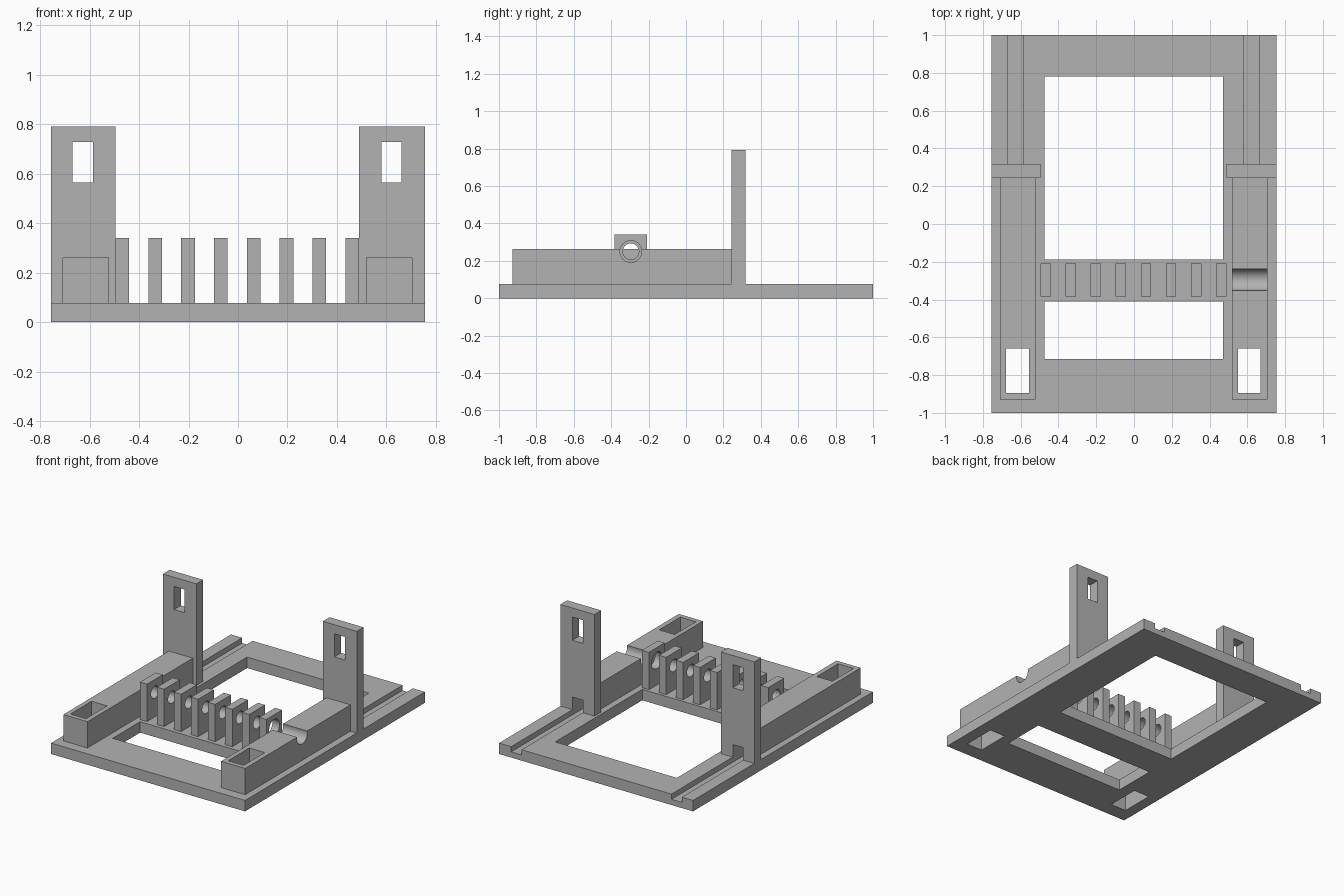
import bpy
import math

old = bpy.data.objects.get("Cube")
if old:
    bpy.data.objects.remove(old, do_unlink=True)

grey = bpy.data.materials.new("plain grey")
grey.use_nodes = True
grey.diffuse_color = (0.45, 0.45, 0.45, 1)
grey.node_tree.nodes["Principled BSDF"].inputs["Base Color"].default_value = (0.45, 0.45, 0.45, 1)


def box(name, x, y, z):
    """Box from (low, high) ranges on each axis."""
    bpy.ops.mesh.primitive_cube_add(size=1)
    ob = bpy.context.object
    ob.name = name
    for v in ob.data.vertices:
        v.co = [r[0] if c < 0 else r[1] for c, r in zip(v.co, (x, y, z))]
    ob.data.materials.append(grey)
    return ob


def rod(radius, x):
    """Cylinder along x on the axle line."""
    bpy.ops.mesh.primitive_cylinder_add(
        vertices=48, radius=radius, depth=x[1] - x[0],
        location=((x[0] + x[1]) / 2, AXLE_Y, AXLE_Z), rotation=(0, math.pi / 2, 0))
    ob = bpy.context.object
    ob.data.materials.append(grey)
    return ob


def cut(target, cutter):
    """Subtract the cutter and remove it."""
    cutter.hide_render = True
    bpy.ops.object.select_all(action="DESELECT")
    bpy.context.view_layer.objects.active = target
    target.select_set(True)
    mod = target.modifiers.new("cut", "BOOLEAN")
    mod.operation = "DIFFERENCE"
    mod.solver = "EXACT"
    mod.object = cutter
    bpy.ops.object.modifier_apply(modifier=mod.name)
    bpy.data.objects.remove(cutter, do_unlink=True)


def smooth(ob):
    bpy.ops.object.select_all(action="DESELECT")
    bpy.context.view_layer.objects.active = ob
    ob.select_set(True)
    bpy.ops.object.shade_smooth_by_angle(angle=math.radians(30))


BASE_TOP = 0.077
RAIL_TOP = 0.262
GROOVE_Z = 0.04
AXLE_Y, AXLE_Z = -0.295, 0.25
HOLE_R, SEAT_R = 0.043, 0.058

# Base frame with two openings
base = box("base_frame", (-0.755, 0.755), (-1, 1), (0, BASE_TOP))
cut(base, box("cutter", (-0.475, 0.472), (-0.188, 0.78), (-1, 1)))
cut(base, box("cutter", (-0.475, 0.472), (-0.715, -0.41), (-1, 1)))

# Side rails and towers, with pockets, windows and cable channels
sides = {
    "right": dict(rail=(-0.71, -0.522), pocket=(-0.678, -0.557),
                  tower=(-0.755, -0.495), slot=(-0.668, -0.587)),
    "left": dict(rail=(0.518, 0.706), pocket=(0.55, 0.671),
                 tower=(0.49, 0.755), slot=(0.58, 0.661)),
}
for side, s in sides.items():
    rail = box(side + "_rail", s["rail"], (-0.928, 0.243), (BASE_TOP, RAIL_TOP))
    tower = box(side + "_tower", s["tower"], (0.243, 0.318), (BASE_TOP, 0.792))
    for part in (base, rail):
        cut(part, box("cutter", s["pocket"], (-0.895, -0.66), (-1, 1)))
    for part in (base, rail, tower):
        cut(part, box("cutter", s["slot"], (-0.7, 1.1), (GROOVE_Z, 0.165)))
    cut(tower, box("cutter", s["slot"], (0, 1), (0.565, 0.728)))
    # Round trough for the axle on the left rail only
    if side == "left":
        cut(rail, rod(SEAT_R, (0.45, 0.8)))
        smooth(rail)

# Row of upright plates with a shared axle hole, wider in the last plate
COUNT = 8
for i in range(COUNT):
    x = -0.495 + i * 0.1327
    plate = box(f"axle_plate_{i + 1}", (x, x + 0.055), (-0.383, -0.208), (BASE_TOP, 0.34))
    radius = SEAT_R if i == COUNT - 1 else HOLE_R
    cut(plate, rod(radius, (x - 0.03, x + 0.09)))
    smooth(plate)
